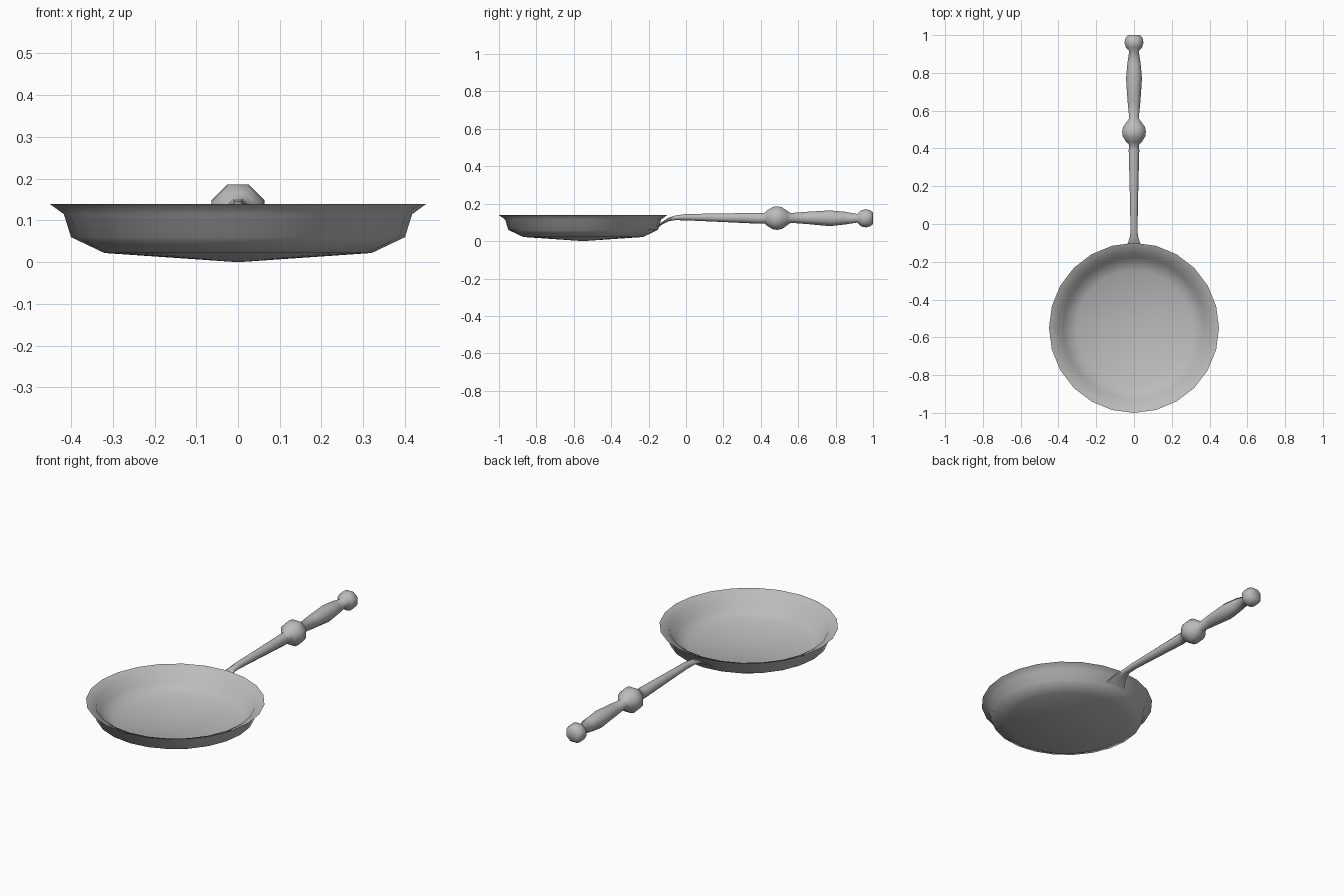
import bpy, bmesh, math

if "Cube" in bpy.data.objects:
    bpy.data.objects.remove(bpy.data.objects["Cube"], do_unlink=True)

PAN_Y = -0.55

metal = bpy.data.materials.new("grey metal")
metal.use_nodes = True
grey = (0.5, 0.5, 0.5, 1)
metal.diffuse_color = grey
metal.node_tree.nodes["Principled BSDF"].inputs["Base Color"].default_value = grey


def finish(bm, name):
    bmesh.ops.remove_doubles(bm, verts=bm.verts, dist=0.0005)
    bmesh.ops.recalc_face_normals(bm, faces=bm.faces)
    mesh = bpy.data.meshes.new(name)
    bm.to_mesh(mesh)
    bm.free()
    mesh.materials.append(metal)
    obj = bpy.data.objects.new(name, mesh)
    bpy.context.collection.objects.link(obj)
    bpy.ops.object.select_all(action='DESELECT')
    obj.select_set(True)
    bpy.context.view_layer.objects.active = obj
    bpy.ops.object.shade_smooth_by_angle(angle=math.radians(62))
    return obj


def lathe(name, profile, sides):
    """Spin a (radius, height) profile around z."""
    bm = bmesh.new()
    verts = [bm.verts.new((r, 0, z)) for r, z in profile]
    edges = [bm.edges.new(pair) for pair in zip(verts, verts[1:])]
    bmesh.ops.spin(bm, geom=verts + edges, cent=(0, 0, 0), axis=(0, 0, 1),
                   angle=2 * math.pi, steps=sides)
    return finish(bm, name)


def loft(name, stations, sides=8):
    """Join rings given as (y, centre z, half width, half height)."""
    bm = bmesh.new()
    rings = []
    for y, z, w, h in stations:
        ring = []
        for i in range(sides):
            a = (i + 0.5) * 2 * math.pi / sides
            k = 1 / math.cos(math.pi / sides)
            ring.append(bm.verts.new((w * k * math.cos(a), y, z + h * k * math.sin(a))))
        rings.append(ring)
    for a, b in zip(rings, rings[1:]):
        for i in range(sides):
            j = (i + 1) % sides
            bm.faces.new((a[i], a[j], b[j], b[i]))
    bm.faces.new(rings[0])
    bm.faces.new(rings[-1])
    return finish(bm, name)


# Pan: outside from the base up to the flared lip, then back down the inside
pan = lathe("pan_bowl", [
    (0, 0), (0.32, 0.022), (0.40, 0.06), (0.417, 0.115), (0.45, 0.139),
    (0.40, 0.118), (0.375, 0.068), (0.305, 0.032), (0, 0.014)], 24)
pan.location.y = PAN_Y

# Handle: flared bracket on the wall, shaft, middle ball, grip and end knob
loft("handle", [
    (-0.155, 0.074, 0.062, 0.006),
    (-0.125, 0.098, 0.045, 0.007),
    (-0.095, 0.115, 0.030, 0.009),
    (-0.06, 0.124, 0.020, 0.012),
    (0.0, 0.128, 0.019, 0.017),
    (0.20, 0.125, 0.023, 0.023),
    (0.39, 0.122, 0.028, 0.029),
    (0.42, 0.123, 0.026, 0.028),
    (0.435, 0.123, 0.042, 0.042),
    (0.465, 0.123, 0.060, 0.060),
    (0.49, 0.123, 0.063, 0.063),
    (0.515, 0.123, 0.057, 0.057),
    (0.545, 0.123, 0.036, 0.036),
    (0.56, 0.124, 0.025, 0.026),
    (0.65, 0.124, 0.034, 0.033),
    (0.77, 0.122, 0.042, 0.042),
    (0.85, 0.123, 0.035, 0.034),
    (0.915, 0.122, 0.025, 0.023),
    (0.935, 0.122, 0.043, 0.042),
    (0.96, 0.122, 0.050, 0.049),
    (0.985, 0.122, 0.045, 0.043),
    (1.0, 0.122, 0.032, 0.031)])
